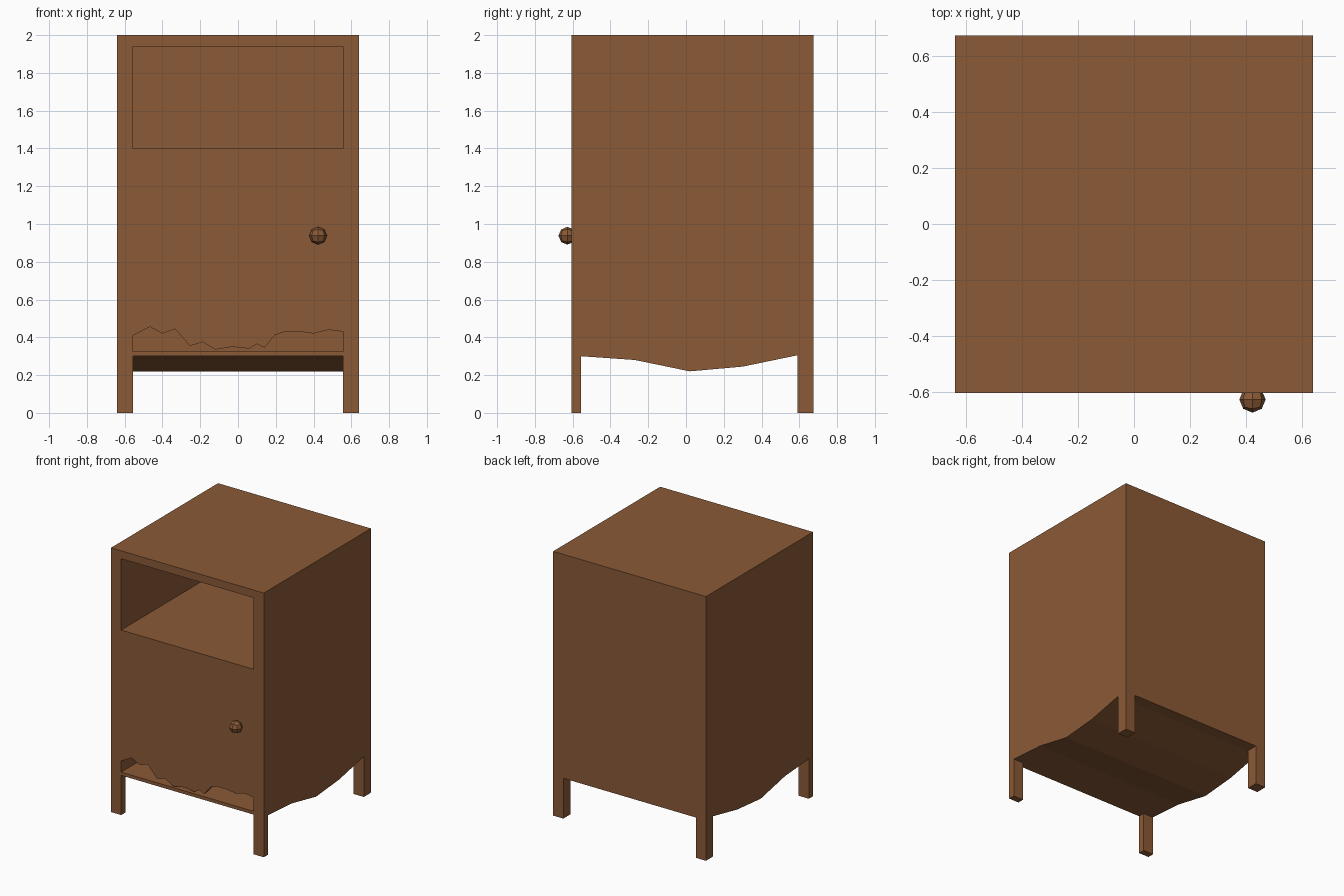
import bpy, bmesh
from mathutils import Vector

if "Cube" in bpy.data.objects:
    bpy.data.objects.remove(bpy.data.objects["Cube"])

wood = bpy.data.materials.new("brown wood")
wood.diffuse_color = (0.258, 0.102, 0.037, 1)
wood.use_nodes = True
wood.node_tree.nodes["Principled BSDF"].inputs["Base Color"].default_value = wood.diffuse_color


def finish(bm, name):
    bmesh.ops.recalc_face_normals(bm, faces=bm.faces)
    me = bpy.data.meshes.new(name)
    bm.to_mesh(me)
    bm.free()
    me.materials.append(wood)
    ob = bpy.data.objects.new(name, me)
    bpy.context.collection.objects.link(ob)
    return ob


def prism(name, points, offset):
    """Extrude a closed outline along an offset."""
    bm = bmesh.new()
    face = bm.faces.new([bm.verts.new(p) for p in points])
    ext = bmesh.ops.extrude_face_region(bm, geom=[face], use_keep_orig=True)
    verts = [g for g in ext["geom"] if isinstance(g, bmesh.types.BMVert)]
    bmesh.ops.translate(bm, verts=verts, vec=offset)
    return finish(bm, name)


def box(name, x0, x1, y0, y1, z0, z1):
    return prism(name, [(x0, y0, z0), (x1, y0, z0), (x1, y1, z0), (x0, y1, z0)],
                 (0, 0, z1 - z0))


W, IN = 0.64, 0.555            # outer and inner half widths
FRONT, BACK = -0.605, 0.675
FL, BL = -0.555, 0.59          # inner faces of front and back legs

# Cabinet body: side outline with a sagging underside
side = [(FRONT, 0.30), (FL, 0.30), (-0.27, 0.28), (0.02, 0.22), (0.30, 0.245),
        (BL, 0.305), (BACK, 0.305), (BACK, 2.0), (FRONT, 2.0)]
body = prism("cabinet_body", [(-W, y, z) for y, z in side], (2 * W, 0, 0))

# Open shelf space above and cupboard space below
for name, z0, z1 in (("shelf_cutter", 1.40, 1.94), ("cupboard_cutter", 0.325, 1.345)):
    cutter = box(name, -IN, IN, FRONT - 0.1, 0.61, z0, z1)
    cutter.hide_render = True
    cutter.hide_viewport = False
    mod = body.modifiers.new(name, 'BOOLEAN')
    mod.operation = 'DIFFERENCE'
    mod.solver = 'EXACT'
    mod.object = cutter
    bpy.context.view_layer.objects.active = body
    bpy.ops.object.modifier_apply(modifier=name)
    bpy.data.objects.remove(cutter)

# Legs
for s, label in ((-1, "left"), (1, "right")):
    x0, x1 = sorted((s * IN, s * W))
    box("front_leg_" + label, x0, x1, FRONT, FL, 0, 0.30)
    box("back_leg_" + label, x0, x1, BL, BACK, 0, 0.305)

# Door with a broken lower edge
jag = [(-IN, 0.41), (-0.466, 0.456), (-0.40, 0.42), (-0.333, 0.444), (-0.255, 0.355),
       (-0.185, 0.375), (-0.12, 0.335), (-0.03, 0.35), (0.06, 0.34), (0.10, 0.365),
       (0.14, 0.345), (0.195, 0.412), (0.25, 0.43), (0.33, 0.43), (0.40, 0.42),
       (0.48, 0.44), (IN, 0.43), (IN, 1.345), (-IN, 1.345)]
prism("door", [(x, FRONT, z) for x, z in jag], (0, 0.04, 0))

# Knob: a cube divided once and rounded to a ball
bm = bmesh.new()
bmesh.ops.create_cube(bm, size=2)
bmesh.ops.subdivide_edges(bm, edges=bm.edges[:], cuts=1, use_grid_fill=True)
for v in bm.verts:
    v.co = v.co.normalized() * 0.047 + Vector((0.424, -0.628, 0.938))
finish(bm, "door_knob")
